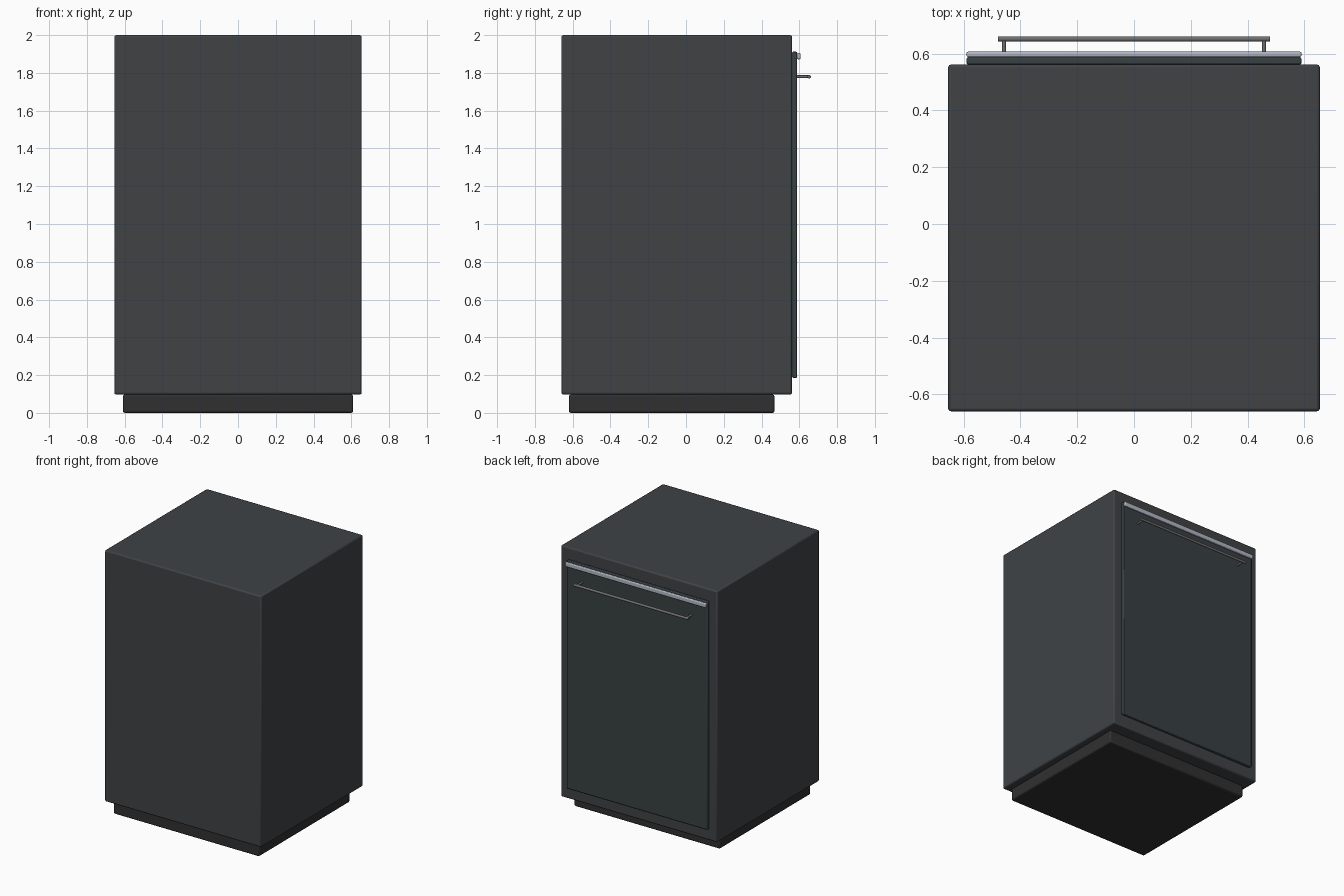
import bpy
from math import radians

if "Cube" in bpy.data.objects:
    bpy.data.objects.remove(bpy.data.objects["Cube"])


def material(name, r, g, b):
    m = bpy.data.materials.new(name)
    m.diffuse_color = (r, g, b, 1)
    m.use_nodes = True
    m.node_tree.nodes["Principled BSDF"].inputs["Base Color"].default_value = m.diffuse_color
    return m


dark = material("dark_enamel", 0.05, 0.055, 0.06)
plinth = material("plinth_black", 0.03, 0.03, 0.03)
panel = material("door_glass", 0.04, 0.052, 0.055)
steel = material("steel", 0.16, 0.16, 0.16)
bright = material("bright_trim", 0.45, 0.48, 0.55)


def finish(ob, name, mat, bevel, segments):
    ob.name = name
    ob.data.materials.append(mat)
    mod = ob.modifiers.new("bevel", "BEVEL")
    mod.width = bevel
    mod.segments = segments
    mod.limit_method = "ANGLE"
    mod.angle_limit = radians(40)
    bpy.ops.object.shade_smooth_by_angle(angle=radians(35))
    return ob


def box(name, lo, hi, mat, bevel, segments=2):
    centre = [(a + b) / 2 for a, b in zip(lo, hi)]
    bpy.ops.mesh.primitive_cube_add(size=1, location=centre)
    ob = bpy.context.object
    ob.scale = [b - a for a, b in zip(lo, hi)]
    bpy.ops.object.transform_apply(location=False, rotation=False, scale=True)
    return finish(ob, name, mat, bevel, segments)


def rod(name, centre, length, radius, rotation, mat, bevel=0.002):
    bpy.ops.mesh.primitive_cylinder_add(vertices=24, radius=radius, depth=length,
                                        location=centre, rotation=rotation)
    return finish(bpy.context.object, name, mat, bevel, 2)


# Cabinet and recessed plinth
box("cabinet_body", (-0.655, -0.66, 0.097), (0.655, 0.562, 2.0), dark, 0.01)
box("base_plinth", (-0.61, -0.62, 0.0), (0.61, 0.468, 0.097), plinth, 0.01)

# Door with a bright trim strip along its top edge
box("door_panel", (-0.59, 0.562, 0.185), (0.59, 0.588, 1.912), panel, 0.006)
box("door_trim_strip", (-0.59, 0.588, 1.872), (0.59, 0.607, 1.905), bright, 0.006, 3)

# Bar handle on two standoffs
rod("handle_bar", (0, 0.652, 1.78), 0.96, 0.0095, (0, radians(90), 0), steel)
for side, x in (("left", -0.458), ("right", 0.458)):
    rod("handle_post_" + side, (x, 0.617, 1.78), 0.07, 0.0075,
        (radians(90), 0, 0), steel, 0.001)
